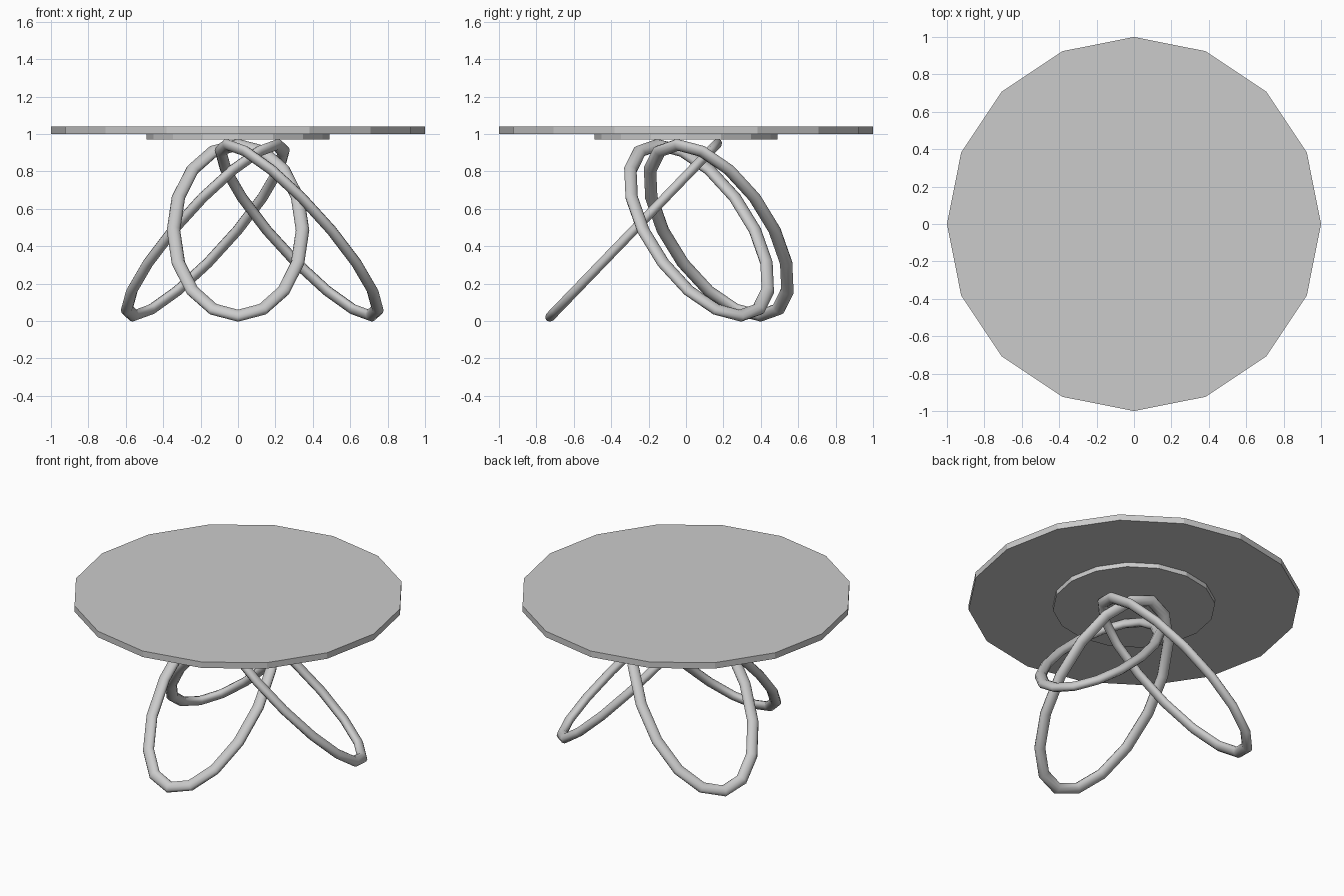
import bpy, bmesh
from math import sin, cos, pi, radians
from mathutils import Matrix

if "Cube" in bpy.data.objects:
    bpy.data.objects.remove(bpy.data.objects["Cube"])

def finish(bm, name):
    bmesh.ops.recalc_face_normals(bm, faces=bm.faces)
    me = bpy.data.meshes.new(name)
    bm.to_mesh(me)
    bm.free()
    ob = bpy.data.objects.new(name, me)
    bpy.context.collection.objects.link(ob)
    return ob

def disc(name, radius, z0, z1, sides=16):
    bm = bmesh.new()
    ring = [bm.verts.new((radius * cos(2 * pi * i / sides), radius * sin(2 * pi * i / sides), z0))
            for i in range(sides)]
    face = bm.faces.new(ring)
    ext = bmesh.ops.extrude_face_region(bm, geom=[face], use_keep_orig=True)
    bmesh.ops.translate(bm, vec=(0, 0, z1 - z0),
                        verts=[v for v in ext["geom"] if isinstance(v, bmesh.types.BMVert)])
    return finish(bm, name)

def oval_ring(name, centre, turn, a=0.345, b=0.635, wide=0.036, thick=0.027, major=16, minor=10):
    """Oval hoop with an oval section, leaning 46 degrees, turned about z."""
    bm = bmesh.new()
    rows = []
    for i in range(major):
        t = 2 * pi * i / major
        nx, ny = cos(t) * b, sin(t) * a          # outward normal of the oval
        n = (nx * nx + ny * ny) ** 0.5
        rows.append([])
        for j in range(minor):
            p = 2 * pi * j / minor
            r = wide * cos(p)
            rows[-1].append(bm.verts.new((a * cos(t) + r * nx / n,
                                          b * sin(t) + r * ny / n,
                                          thick * sin(p))))
    for i in range(major):
        for j in range(minor):
            i2, j2 = (i + 1) % major, (j + 1) % minor
            f = bm.faces.new((rows[i][j], rows[i2][j], rows[i2][j2], rows[i][j2]))
            f.smooth = True
    m = (Matrix.Translation(centre) @ Matrix.Rotation(radians(turn), 4, 'Z')
         @ Matrix.Rotation(radians(46), 4, 'X'))
    bmesh.ops.transform(bm, matrix=m, verts=bm.verts)
    return finish(bm, name)

# Round top and the mounting plate beneath it
disc("table_top", 1.0, 1.0, 1.04)
disc("mounting_plate", 0.49, 0.97, 1.0)

# Three interlocking leaning hoops
oval_ring("front_leg_ring", (0, -0.28, 0.485), 0)
oval_ring("right_leg_ring", (0.327, 0.07, 0.485), 120)
oval_ring("left_leg_ring", (-0.175, 0.175, 0.485), 240)
